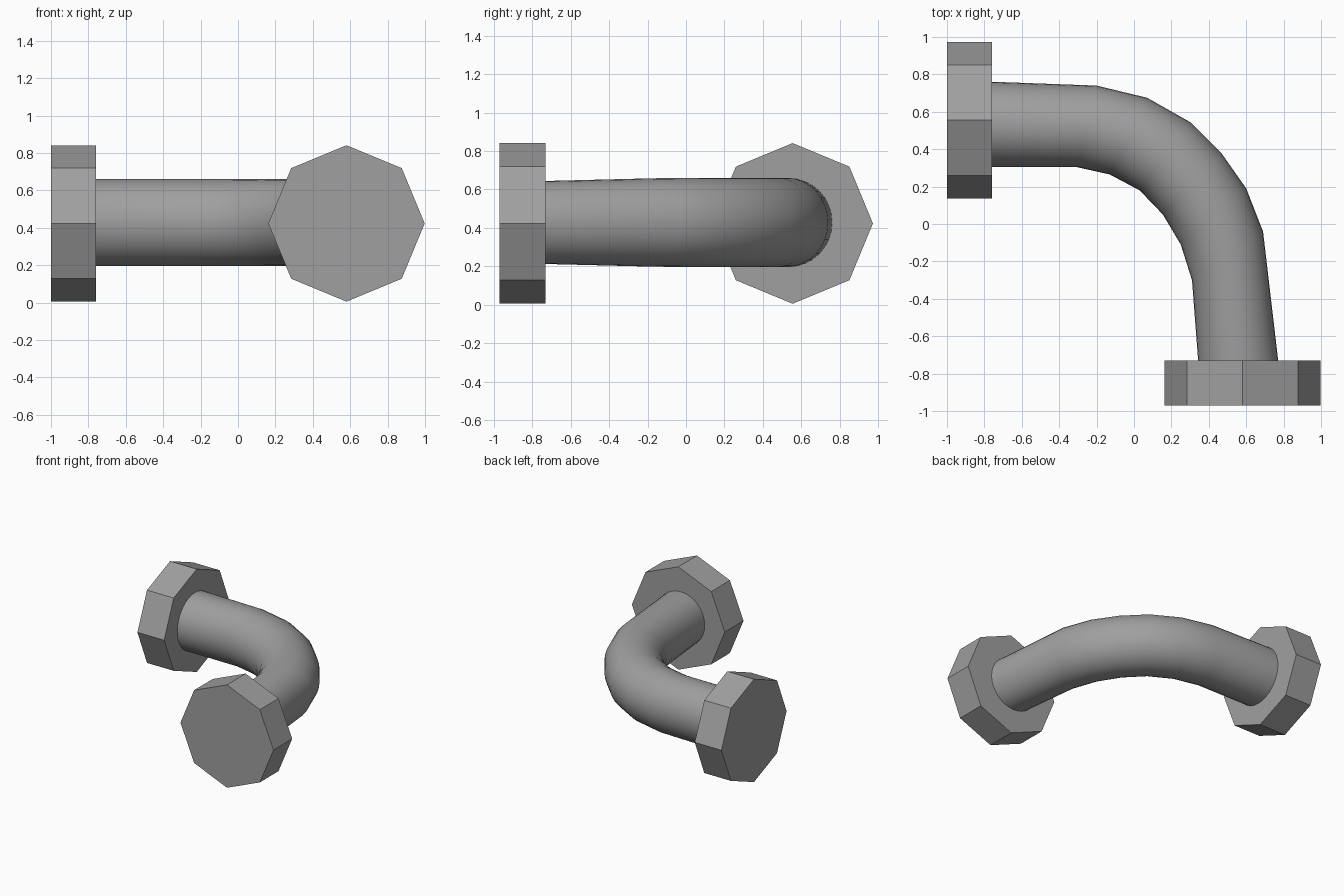
import bpy, bmesh
from math import pi, cos, sin
from mathutils import Matrix, Vector

cube = bpy.data.objects.get("Cube")
if cube:
    bpy.data.objects.remove(cube)

AXIS_Z = 0.423

grey = bpy.data.materials.new("metal_grey")
grey.use_nodes = True
grey.diffuse_color = (0.35, 0.35, 0.35, 1)
grey.node_tree.nodes["Principled BSDF"].inputs["Base Color"].default_value = (0.35, 0.35, 0.35, 1)


def make_object(name, bm):
    bmesh.ops.recalc_face_normals(bm, faces=bm.faces)
    mesh = bpy.data.meshes.new(name)
    bm.to_mesh(mesh)
    bm.free()
    mesh.materials.append(grey)
    obj = bpy.data.objects.new(name, mesh)
    bpy.context.collection.objects.link(obj)
    return obj


# Octagonal end nuts, with a corner pointing up
def nut(name, centre, rotation):
    bm = bmesh.new()
    bmesh.ops.create_cone(bm, cap_ends=True, segments=8, radius1=0.418, radius2=0.418,
                          depth=0.24, matrix=Matrix.Translation(centre) @ rotation)
    make_object(name, bm)


nut("right_nut", (-0.88, 0.555, AXIS_Z), Matrix.Rotation(pi / 2, 4, 'Y'))
nut("front_nut", (0.58, -0.85, AXIS_Z), Matrix.Rotation(pi / 2, 4, 'X'))

# Bent pipe: outer point, inner point and half height of each ring
RINGS = [
    ((-0.88, 0.765), (-0.88, 0.305), 0.232),
    ((-0.2, 0.74), (-0.31, 0.305), 0.232),
    ((0.07, 0.675), (-0.13, 0.265), 0.232),
    ((0.3, 0.545), (0.03, 0.18), 0.232),
    ((0.47, 0.375), (0.155, 0.05), 0.232),
    ((0.6, 0.19), (0.25, -0.11), 0.232),
    ((0.69, -0.04), (0.31, -0.3), 0.23),
    ((0.785, -0.85), (0.352, -0.85), 0.213),
]
SIDES = 32
bm = bmesh.new()
loops = []
for outer, inner, half_height in RINGS:
    a, b = Vector((*outer, AXIS_Z + 0.005)), Vector((*inner, AXIS_Z + 0.005))
    mid, reach = (a + b) / 2, (a - b) / 2
    angles = [2 * pi * i / SIDES for i in range(SIDES)]
    loops.append([bm.verts.new(mid + reach * cos(t) + Vector((0, 0, half_height * sin(t))))
                  for t in angles])
for near, far in zip(loops, loops[1:]):
    for i in range(SIDES):
        j = (i + 1) % SIDES
        bm.faces.new((near[i], near[j], far[j], far[i]))
bm.faces.new(loops[0])
bm.faces.new(loops[-1])
pipe = make_object("bent_pipe", bm)

# Smooth pipe wall with sharp end caps
bpy.ops.object.select_all(action='DESELECT')
pipe.select_set(True)
bpy.context.view_layer.objects.active = pipe
bpy.ops.object.shade_smooth_by_angle(angle=pi / 4)
